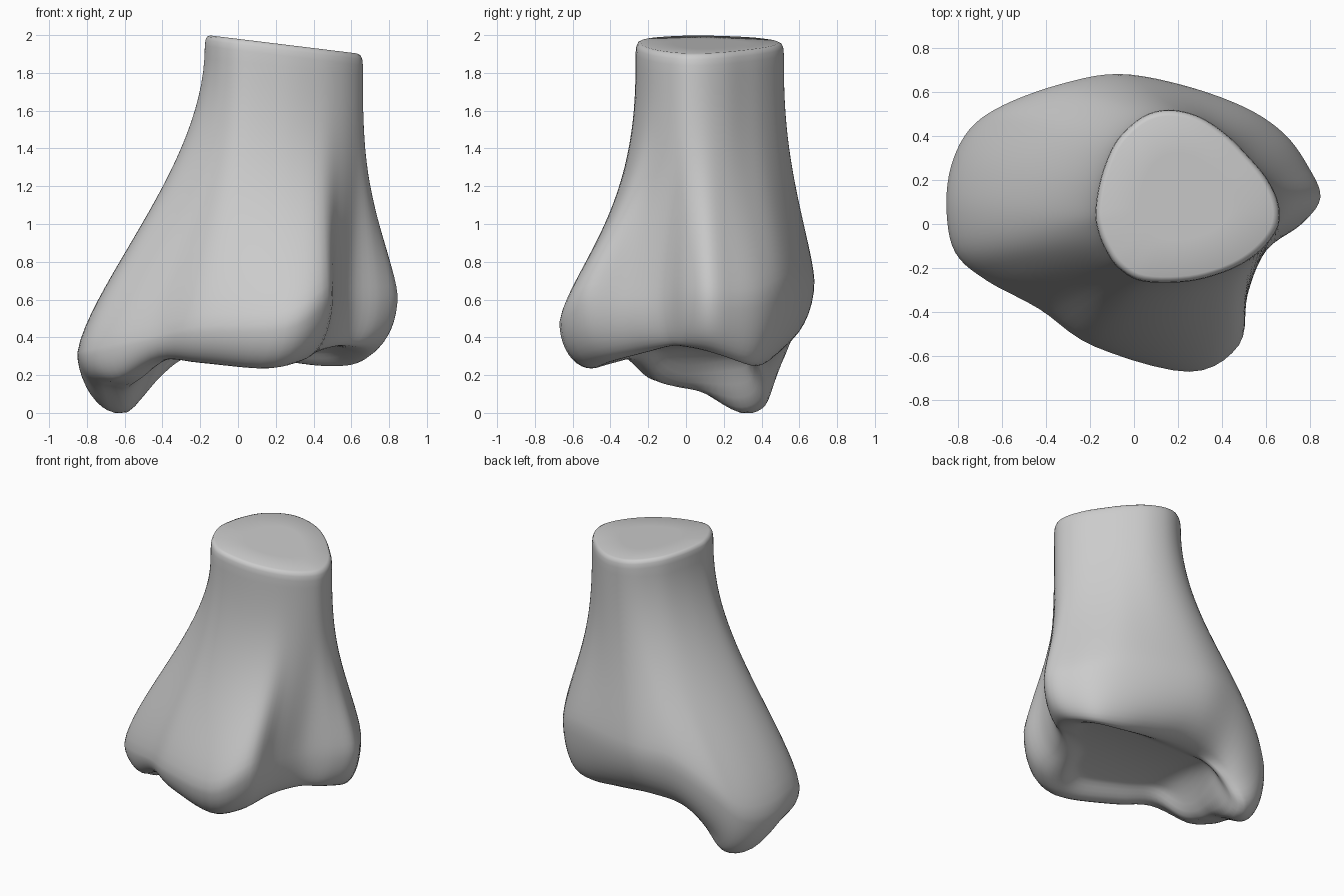
import bpy, bmesh, math
from mathutils import Vector

cube = bpy.data.objects.get("Cube")
if cube:
    bpy.data.objects.remove(cube)

# Matching guide points around the bone: cut shaft, widest belly, lowest rim
SHAFT = [(-.175, .06), (-.15, .21), (-.09, .36), (-.005, .455), (.08, .505), (.18, .517),
         (.3, .485), (.42, .405), (.52, .305), (.6, .21), (.65, .11), (.66, .02), (.63, -.055),
         (.55, -.14), (.43, -.21), (.25, -.26), (.04, -.26), (-.07, -.2), (-.13, -.115),
         (-.165, -.025)]
BELLY = [(-.85, .06, .32), (-.83, .26, .3), (-.745, .43, .34), (-.59, .54, .5),
         (-.33, .635, .68), (-.07, .68, .7), (.22, .63, .7), (.5, .53, .68), (.68, .41, .62),
         (.79, .26, .6), (.845, .12, .62), (.76, 0, .62), (.6, -.12, .62), (.515, -.32, .62),
         (.475, -.55, .62), (.25, -.67, .48), (-.18, -.555, .46), (-.43, -.385, .41),
         (-.67, -.255, .36), (-.81, -.13, .33)]
RIM = [(-.68, .08, .12), (-.63, .29, 0), (-.58, .42, .04), (-.46, .43, .17),
       (-.3, .4, .29), (-.06, .39, .31), (.2, .39, .28), (.43, .38, .25), (.6, .33, .255),
       (.68, .2, .3), (.67, .1, .33), (.62, 0, .35), (.53, -.08, .355), (.4, -.22, .32),
       (.29, -.43, .265), (.13, -.5, .235), (-.2, -.39, .265), (-.4, -.28, .28),
       (-.6, -.18, .18), (-.68, -.06, .155)]
STEPS = 5
SHAFT_CENTRE = Vector((.23, .12, 0))
JOINT_CENTRE = Vector((.05, .02, .36))


def closed_curve(points):
    """Smooth closed curve through the guide points."""
    pts = [Vector((*p, 0)[:3]) for p in points]
    n = len(pts)
    out = []
    for i in range(n):
        a, b, c, d = (pts[(i + k) % n] for k in (-1, 0, 1, 2))
        for j in range(STEPS):
            t = j / STEPS
            out.append(b + (c - a) * t / 2 + (a * 2 - b * 5 + c * 4 - d) * t * t / 2
                       + (b * 3 - a - c * 3 + d) * t ** 3 / 2)
    return out


def cut_height(x):
    """Slightly tilted plane of the cut."""
    return 1.98 - .122 * x


def joint_height(p):
    """Arched joint surface that slopes down the inside of the ankle knob."""
    d = -.38 - p.x
    slope = (d + math.sqrt(d * d + .004)) / 2
    return JOINT_CENTRE.z - .3 * p.y ** 2 - 1.15 * slope


def column(shaft, belly, rim):
    """One strip running from the cut down the side and under the joint."""
    col = []
    for scale, drop in ((.5, 0), (.93, 0), (.97, .008), (.992, .028)):
        p = SHAFT_CENTRE + (shaft - SHAFT_CENTRE) * scale
        p.z = cut_height(p.x) - drop
        col.append(p)
    # flaring side, fuller on the inner ankle
    power = max(2, min(3.2, 2.85 + belly.x))
    top = cut_height(shaft.x) - .06
    for i in range(25):
        s = 1 - i / 24
        p = shaft.lerp(belly, (1 - s ** 1.4) ** power)
        p.z = belly.z + (top - belly.z) * s
        col.append(p)
    # rounded turn under to the rim
    for i in range(1, 11):
        a = math.pi / 2 * i / 10
        p = belly.lerp(rim, 1 - math.cos(a))
        p.z = belly.z + (rim.z - belly.z) * math.sin(a)
        col.append(p)
    # hollow joint surface
    for i in range(1, 20):
        t = i / 20
        u = min(1, t / .3)
        p = rim.lerp(JOINT_CENTRE, t)
        p.z = rim.z + (joint_height(p) - rim.z) * u * u * (3 - 2 * u)
        col.append(p)
    for p in col:
        p.z = max(0, p.z)
    return col


bm = bmesh.new()
columns = [[bm.verts.new(p) for p in column(*trio)]
           for trio in zip(closed_curve(SHAFT), closed_curve(BELLY), closed_curve(RIM))]
cut_mid = bm.verts.new((SHAFT_CENTRE.x, SHAFT_CENTRE.y, cut_height(SHAFT_CENTRE.x)))
joint_mid = bm.verts.new((JOINT_CENTRE.x, JOINT_CENTRE.y, joint_height(JOINT_CENTRE)))
for i, a in enumerate(columns):
    b = columns[(i + 1) % len(columns)]
    for k in range(len(a) - 1):
        bm.faces.new((a[k], b[k], b[k + 1], a[k + 1]))
    bm.faces.new((cut_mid, b[0], a[0]))
    bm.faces.new((joint_mid, a[-1], b[-1]))
bmesh.ops.recalc_face_normals(bm, faces=bm.faces)
for f in bm.faces:
    f.smooth = True

mesh = bpy.data.meshes.new("lower_shin_bone")
bm.to_mesh(mesh)
bm.free()
bone = bpy.data.objects.new("lower_shin_bone", mesh)
bpy.context.collection.objects.link(bone)

# Plain grey bone
grey = bpy.data.materials.new("bone_grey")
grey.use_nodes = True
colour = (.6, .6, .6, 1)
grey.diffuse_color = colour
grey.node_tree.nodes["Principled BSDF"].inputs["Base Color"].default_value = colour
mesh.materials.append(grey)
